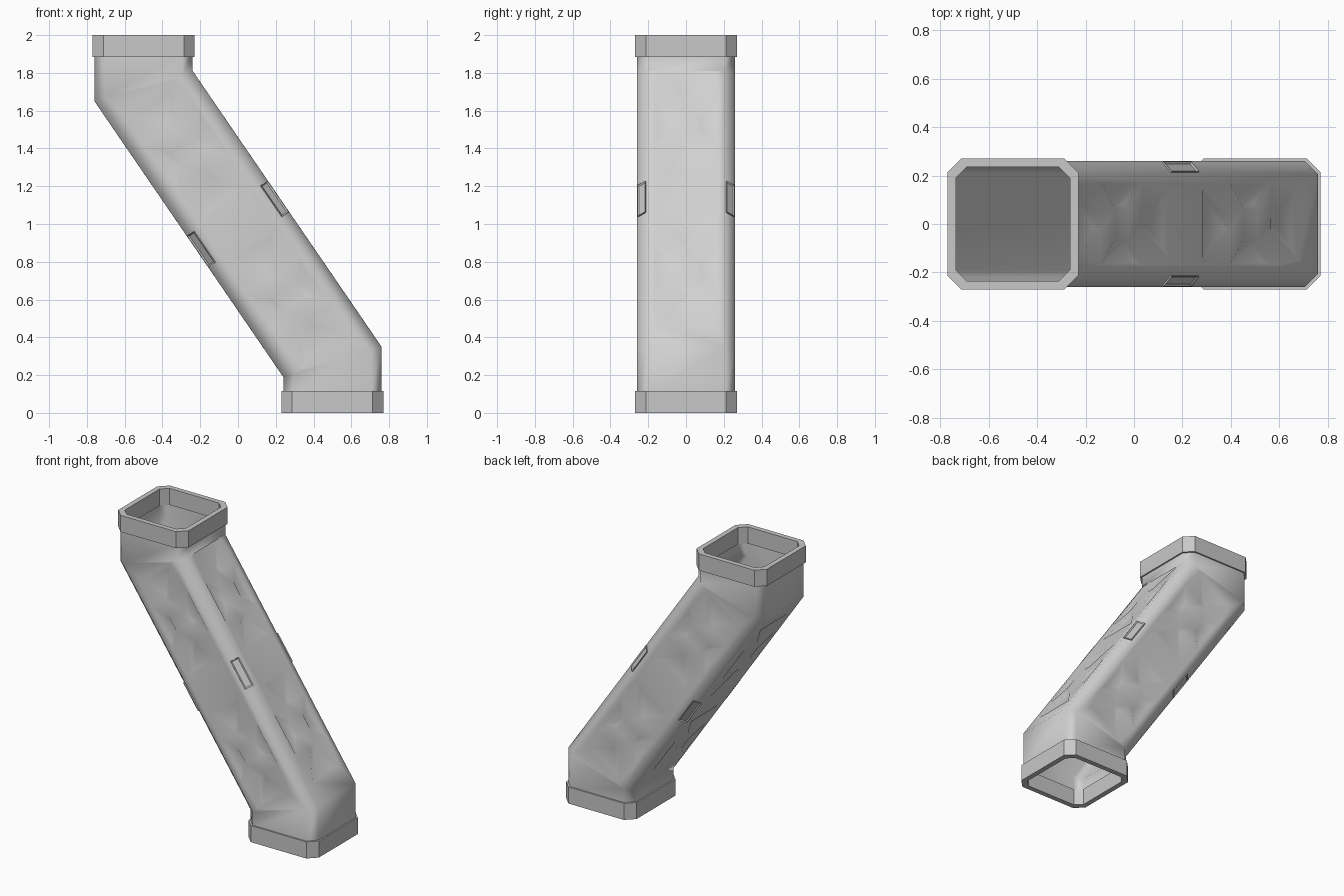
import bpy, bmesh, math
from mathutils import Vector, Matrix

if "Cube" in bpy.data.objects:
    bpy.data.objects.remove(bpy.data.objects["Cube"])

R, C = 0.26, 0.055                      # duct half width, corner chamfer
SLOPE = 0.308                           # mitre plane slope at both bends
D = Vector((1, 0, -1.46)).normalized()  # duct axis, downwards
E = Vector((-D.z, 0, D.x))              # across the duct, in the front view
Y = Vector((0, 1, 0))
MID = Vector((0, 0, 1))


def material(name, v):
    m = bpy.data.materials.new(name)
    m.diffuse_color = (v, v, v, 1)
    m.use_nodes = True
    m.node_tree.nodes["Principled BSDF"].inputs["Base Color"].default_value = m.diffuse_color
    return m


duct_grey = material("light grey", 0.64)
trim_grey = material("mid grey", 0.58)


def finish(name, bm, mat, recalc=True, smooth=False):
    if recalc:
        bmesh.ops.recalc_face_normals(bm, faces=bm.faces)
    me = bpy.data.meshes.new(name)
    bm.to_mesh(me)
    bm.free()
    ob = bpy.data.objects.new(name, me)
    bpy.context.collection.objects.link(ob)
    me.materials.append(mat)
    if smooth:
        me.shade_smooth()
        me.set_sharp_from_angle(angle=math.radians(65))
        mod = ob.modifiers.new("weighted", 'WEIGHTED_NORMAL')
        mod.keep_sharp = True
    return ob


def octagon(r, c):
    k = r - c
    return [(r, -k), (r, k), (k, r), (-k, r), (-r, k), (-r, -k), (-k, -r), (k, -r)]


def ring(bm, r, c, cx, z, slope=0):
    return [bm.verts.new((cx + x, y, z + slope * x)) for x, y in octagon(r, c)]


def bridge(bm, a, b, skip=()):
    for i in range(8):
        if i not in skip:
            j = (i + 1) % 8
            bm.faces.new((a[i], a[j], b[j], b[i]))


def duct_rings(bm, r, c):
    return [ring(bm, r, c, 0.5, 0.1), ring(bm, r, c, 0.5, 0.27, SLOPE),
            ring(bm, r, c, -0.5, 1.73, SLOPE), ring(bm, r, c, -0.5, 1.9)]


# pressed X pattern: two end triangles and two side trapezoids per panel
TRI = [(-0.15, 0.35), (0.15, 0.35), (0.025, 0.15), (-0.025, 0.15)]
TRAP = [(0.17, 0.155), (0.17, -0.155), (0.065, -0.05), (0.065, 0.05)]
RECESSES = [[(u * s, v * s + off) for u, v in shape]
            for off in (-0.47, 0.47) for s in (1, -1) for shape in (TRI, TRAP)]


def pressed_face(bm, corners, w, n):
    """Flat duct side with holes, each hole filled by a shallow sloped recess."""
    def loop(vs):
        out = []
        for i, a in enumerate(vs):
            b = vs[(i + 1) % len(vs)]
            out.append(bm.edges.get((a, b)) or bm.edges.new((a, b)))
        return out
    edges = loop(corners)
    for pts in RECESSES:
        cu = sum(p[0] for p in pts) / 4
        cv = sum(p[1] for p in pts) / 4
        outer, inner = [], []
        for u, v in pts:
            outer.append(bm.verts.new(MID + n * R + w * u + D * v))
            inner.append(bm.verts.new(MID + n * (R - 0.013) + w * (cu + (u - cu) * 0.72)
                                      + D * (cv + (v - cv) * 0.72)))
        edges += loop(outer)
        for i in range(4):
            j = (i + 1) % 4
            bm.faces.new((outer[i], outer[j], inner[j], inner[i]))
        bm.faces.new(inner)
    bmesh.ops.triangle_fill(bm, edges=edges, use_beauty=True, normal=n)


# outer duct skin
bm = bmesh.new()
rings = duct_rings(bm, R, C)
bridge(bm, rings[0], rings[1])
bridge(bm, rings[1], rings[2], skip=(0, 2, 4, 6))
bridge(bm, rings[2], rings[3])
for i, w, n in ((0, Y, E), (2, E, Y), (4, Y, -E), (6, E, -Y)):
    j = (i + 1) % 8
    pressed_face(bm, [rings[1][i], rings[1][j], rings[2][j], rings[2][i]], w, n)
finish("duct_shell", bm, duct_grey, smooth=True)

# inner duct lining, facing inwards
bm = bmesh.new()
rings = duct_rings(bm, 0.243, 0.05)
for a, b in zip(rings, rings[1:]):
    bridge(bm, a, b)
bmesh.ops.recalc_face_normals(bm, faces=bm.faces)
bmesh.ops.reverse_faces(bm, faces=bm.faces)
finish("duct_lining", bm, duct_grey, recalc=False, smooth=True)

# end collars
for name, cx, z0, z1 in (("bottom_collar", 0.5, 0, 0.115), ("top_collar", -0.5, 1.885, 2)):
    bm = bmesh.new()
    loops = [ring(bm, 0.27, 0.057, cx, z0), ring(bm, 0.27, 0.057, cx, z1),
             ring(bm, 0.235, 0.045, cx, z1), ring(bm, 0.235, 0.045, cx, z0)]
    for k in range(4):
        bridge(bm, loops[k], loops[(k + 1) % 4])
    finish(name, bm, trim_grey)

# slotted clips on the four chamfered edges
for s in (1, -1):
    for t in (1, -1):
        n = (E * s + Y * t).normalized()
        w = n.cross(D)
        mat = Matrix((D, w, n)).transposed().to_4x4()
        mat.translation = MID + (E * s + Y * t) * (R - C / 2)
        bm = bmesh.new()
        bmesh.ops.create_cube(bm, size=1, matrix=Matrix.Diagonal((0.2, 0.058, 0.014, 1)))
        bm.normal_update()
        top = [f for f in bm.faces if f.normal.z > 0.9]
        bmesh.ops.inset_region(bm, faces=top, thickness=0.011, depth=0)
        bmesh.ops.translate(bm, verts=list(top[0].verts), vec=(0, 0, -0.006))
        bm.transform(mat)
        finish("edge_clip", bm, trim_grey)
